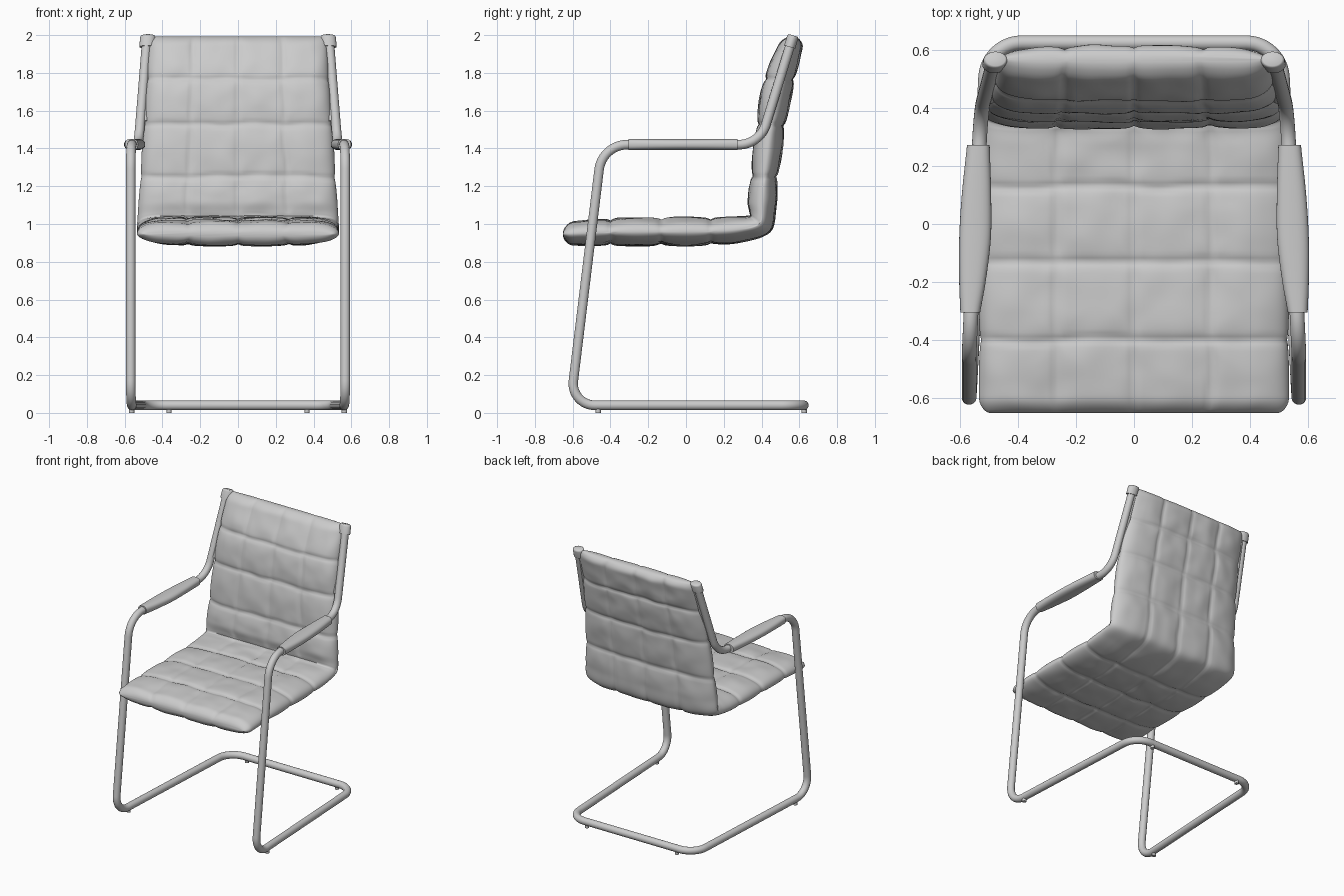
import bpy, bmesh
from math import sin, cos, pi, exp, sqrt, tan
from mathutils import Vector, noise

if "Cube" in bpy.data.objects:
    bpy.data.objects.remove(bpy.data.objects["Cube"])

TUBE = 0.0255


def hermite(st, t):
    """Smoothly interpolate stations (t, a, b, ...) at t."""
    i = 0
    while i < len(st) - 2 and t > st[i + 1][0]:
        i += 1
    p = [Vector(s[1:]) for s in st]
    slope = lambda a, b: (p[b] - p[a]) / (st[b][0] - st[a][0])
    m0 = slope(max(i - 1, 0), i + 1)
    m1 = slope(i, min(i + 2, len(st) - 1))
    h = st[i + 1][0] - st[i][0]
    q = (t - st[i][0]) / h
    return (p[i] * (2*q**3 - 3*q*q + 1) + m0 * h * (q**3 - 2*q*q + q)
            + p[i + 1] * (3*q*q - 2*q**3) + m1 * h * (q**3 - q*q))


def loft(name, rings, angle=0.9):
    """Skin closed rings of points, with capped ends."""
    bm = bmesh.new()
    vs = [[bm.verts.new(c) for c in r] for r in rings]
    n = len(vs[0])
    for a, b in zip(vs, vs[1:]):
        for j in range(n):
            bm.faces.new((a[j], a[(j + 1) % n], b[(j + 1) % n], b[j]))
    bm.faces.new(vs[0])
    bm.faces.new(vs[-1])
    bmesh.ops.recalc_face_normals(bm, faces=bm.faces)
    me = bpy.data.meshes.new(name)
    bm.to_mesh(me)
    bm.free()
    ob = bpy.data.objects.new(name, me)
    bpy.context.collection.objects.link(ob)
    bpy.ops.object.select_all(action='DESELECT')
    ob.select_set(True)
    bpy.context.view_layer.objects.active = ob
    bpy.ops.object.shade_smooth_by_angle(angle=angle)
    return ob


def fillet(path, steps=12):
    """Round the corners of a path of (point, radius)."""
    out = []
    for i, (p, r) in enumerate(path):
        p = Vector(p)
        if r == 0:
            out.append(p)
            continue
        a = (Vector(path[i - 1][0]) - p).normalized()
        b = (Vector(path[i + 1][0]) - p).normalized()
        half = a.angle(b) / 2
        centre = p + (a + b).normalized() * r / sin(half)
        s = (p + a * r / tan(half) - centre).normalized()
        e = (p + b * r / tan(half) - centre).normalized()
        out += [centre + s.slerp(e, k / steps) * r for k in range(steps + 1)]
    return out


def tube(name, pts, radius):
    cu = bpy.data.curves.new(name, 'CURVE')
    cu.dimensions = '3D'
    cu.bevel_depth = radius
    cu.bevel_resolution = 6
    cu.use_fill_caps = True
    sp = cu.splines.new('POLY')
    sp.points.add(len(pts) - 1)
    for q, p in zip(sp.points, pts):
        q.co = (*p, 1)
    sp.use_smooth = True
    ob = bpy.data.objects.new(name, cu)
    bpy.context.collection.objects.link(ob)
    return ob


# Cantilever frame: one continuous bent tube
TOP, ELBOW = Vector((0.482, 0.562, 1.98)), Vector((0.527, 0.39, 1.42))
right = [(TOP, 0), (ELBOW, 0.15), ((0.568, -0.444, 1.42), 0.15),
         ((0.568, -0.612, 0.04), 0.115), ((0.505, 0.624, 0.04), 0.125)]
left = [((-p[0], p[1], p[2]), r) for p, r in reversed(right)]
tube("tube_frame", fillet(right + left), TUBE)

# Quilted seat and back in one shell: row number, inner y z, outer y z
profile = [(0, -0.652, 1.005, -0.652, 0.888), (1, -0.40, 1.032, -0.40, 0.882),
           (2, -0.13, 1.037, -0.13, 0.882), (3, 0.13, 1.038, 0.13, 0.885),
           (3.6, 0.27, 1.04, 0.31, 0.907), (4, 0.327, 1.055, 0.445, 0.955),
           (4.4, 0.326, 1.12, 0.478, 1.08), (5, 0.34, 1.25, 0.492, 1.25),
           (6, 0.37, 1.53, 0.53, 1.52), (7, 0.41, 1.77, 0.58, 1.765),
           (8, 0.515, 2.0, 0.625, 1.985)]


def puff(t, last, swell):
    """Groove depth from a pillow swell plus a tight stitched seam."""
    if t < 0.5 or t > last - 0.5:
        return 0
    d = t - round(t)
    return swell * (1 - abs(sin(pi * t)) ** 0.7) + 0.006 * exp(-(d / 0.05) ** 2)


HALF = 100
ks = [0.004, 0.015, 0.03] + [i / 20 for i in range(1, 160)] + [7.97, 7.985, 7.996]
rings = []
for k in ks:
    iy, iz, oy, oz = hermite(profile, k)
    inner, outer = Vector((0, iy, iz)), Vector((0, oy, oz))
    mid, arm = (inner + outer) / 2, (inner - outer) / 2
    thick, normal = arm.length, arm.normalized()
    d = min(min(k, 8 - k) * 0.26 / 0.06, 1)
    end = sqrt(1 - (1 - d) ** 2)
    width = 0.534 - 0.066 * max(0, (k - 4) / 4) - (0.045 if k < 4 else 0.02) * (1 - end)
    ring = []
    for j in range(2 * HALF):
        a = pi * j / HALF
        u, side = cos(a), (1 if j < HALF else -1)
        f = sqrt(max(0, 1 - abs(u) ** (8 if side > 0 else 4)))
        wob = 0.05 * noise.noise(Vector((u * 3, k * 1.5, side * 4)))
        row = puff(k + wob, 8, 0.012)
        if side < 0 and 3.5 < k < 4.5:
            row = 0
        col = puff((u + 1) * 2 + wob, 4, 0.007)
        groove = max(row, col) + 0.35 * min(row, col)
        crease = 0.006 * noise.noise(Vector((u * 5, k * 2.2, side * 7)))
        h = (thick - groove + crease) * f * end * side
        ring.append(mid + normal * h + Vector((u * (width - 0.5 * row), 0, 0)))
    rings.append(ring)
loft("quilted_seat_and_back", rings, 1.2)

# Arm pads: y, inner x, outer x
pad = [(-0.305, 0.53, 0.598), (-0.2, 0.511, 0.602), (-0.05, 0.493, 0.602),
       (0.1, 0.492, 0.593), (0.272, 0.497, 0.575)]
axis = (TOP - ELBOW).normalized()
for s, label in ((1, "right"), (-1, "left")):
    rings = []
    for i in range(25):
        y = -0.305 + 0.577 * i / 24
        a, b = hermite(pad, y)
        ring = []
        for j in range(32):
            t = 2 * pi * j / 32
            c, q = cos(t), sin(t)
            ring.append((s * ((a + b) / 2 + (b - a) / 2 * abs(c) ** 0.8 * (1 if c > 0 else -1)),
                         y, 1.421 + 0.03 * abs(q) ** 0.8 * (1 if q > 0 else -1)))
        rings.append(ring)
    loft(label + "_arm_pad", rings)

    # Clamping rail between back tube and cushion
    flip = lambda v: Vector((s * v.x, v.y, v.z))
    inset = Vector((-0.024, 0.004, 0))
    tube(label + "_back_rail", [flip(ELBOW + axis * 0.13 + inset), flip(TOP + inset)], 0.018)

    # End cap on the back tube
    rings = []
    for h, g in ((-0.045, 1), (0.008, 1), (0.016, 0.93), (0.019, 0.8)):
        c = TOP + axis * h + Vector((-0.004, 0, 0))
        rings.append([flip(c + Vector((0.041 * g * cos(2 * pi * j / 28),
                                       0.029 * g * sin(2 * pi * j / 28),
                                       -0.0085 * g * sin(2 * pi * j / 28)))) for j in range(28)])
    loft(label + "_end_cap", rings)

    # Floor glides
    for where, x, y in (("front", 0.563, -0.465), ("rear", 0.365, 0.626)):
        rings = [[(s * x + 0.014 * cos(2 * pi * j / 16), y + 0.014 * sin(2 * pi * j / 16), z)
                  for j in range(16)] for z in (0, 0.025)]
        loft(f"{label}_{where}_glide", rings)
